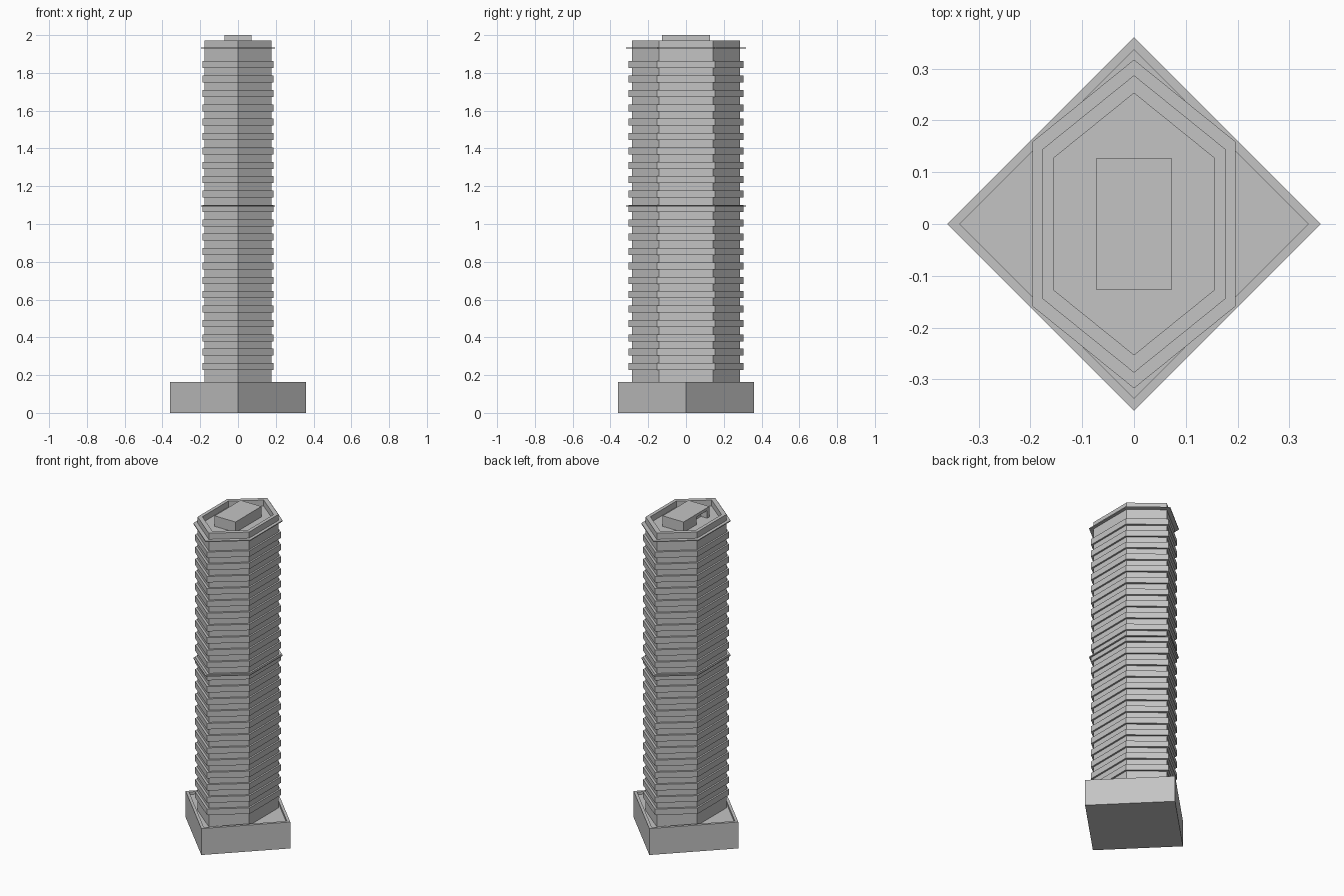
import bpy
import bmesh

cube = bpy.data.objects.get("Cube")
if cube:
    bpy.data.objects.remove(cube, do_unlink=True)

# One concrete colour for the whole tower
concrete = bpy.data.materials.new("concrete_grey")
concrete.use_nodes = True
GREY = (0.55, 0.55, 0.55, 1)
concrete.diffuse_color = GREY
for node in concrete.node_tree.nodes:
    if node.type == "BSDF_PRINCIPLED":
        node.inputs["Base Color"].default_value = GREY


def hexagon(scale):
    """Elongated hexagon with its points on the y axis."""
    x, y, tip = 0.177 * scale, 0.144 * scale, 0.287 * scale
    return [(0, -tip), (x, -y), (x, y), (0, tip), (-x, y), (-x, -y)]


def diamond(r):
    return [(0, -r), (r, 0), (0, r), (-r, 0)]


def rectangle(x0, x1, y0, y1):
    return [(x0, y0), (x1, y0), (x1, y1), (x0, y1)]


def prism(name, outline, z0, z1, inner=None, floor=None):
    """Extruded outline; an inner outline sinks a floor behind a parapet."""
    bm = bmesh.new()

    def loop(points, z):
        return [bm.verts.new((x, y, z)) for x, y in points]

    loops = [loop(outline, z0), loop(outline, z1)]
    if inner:
        loops += [loop(inner, z1), loop(inner, floor)]
    n = len(outline)
    for a, b in zip(loops, loops[1:]):
        for i in range(n):
            j = (i + 1) % n
            bm.faces.new((a[i], a[j], b[j], b[i]))
    bm.faces.new(loops[0][::-1])
    bm.faces.new(loops[-1])
    mesh = bpy.data.meshes.new(name)
    bm.to_mesh(mesh)
    bm.free()
    mesh.materials.append(concrete)
    obj = bpy.data.objects.new(name, mesh)
    bpy.context.collection.objects.link(obj)
    return obj


# Podium with a low rim
prism("podium", diamond(0.36), 0, 0.164, diamond(0.336), 0.148)

# Shaft with a roof parapet
prism("tower_shaft", hexagon(1), 0.14, 1.972, hexagon(0.88), 1.935)

# Stacked balcony bands
bands = prism("balcony_bands", hexagon(1.06), 0.227, 0.264)
array = bands.modifiers.new("floors", "ARRAY")
array.count = 22
array.use_relative_offset = False
array.use_constant_offset = True
array.constant_offset_displace = (0, 0, 0.0761)

# Thin projecting ledges at mid height and below the roof
for name, z in (("middle_ledge", 1.095), ("upper_ledge", 1.931)):
    prism(name, hexagon(1.105), z - 0.003, z + 0.003)

# Rooftop plant room, with a covered recess on one side
X, Y = 0.072, 0.127
prism("plant_room_roof", rectangle(-X, X, -Y, Y), 1.982, 2.0)
prism("plant_room_core", rectangle(-0.03, X, -Y, Y), 1.93, 1.982)
prism("plant_room_wing", rectangle(-X, -0.03, 0, Y), 1.93, 1.982)
prism("plant_room_end_wall", rectangle(-X, -0.03, -Y, -0.105), 1.93, 1.982)
